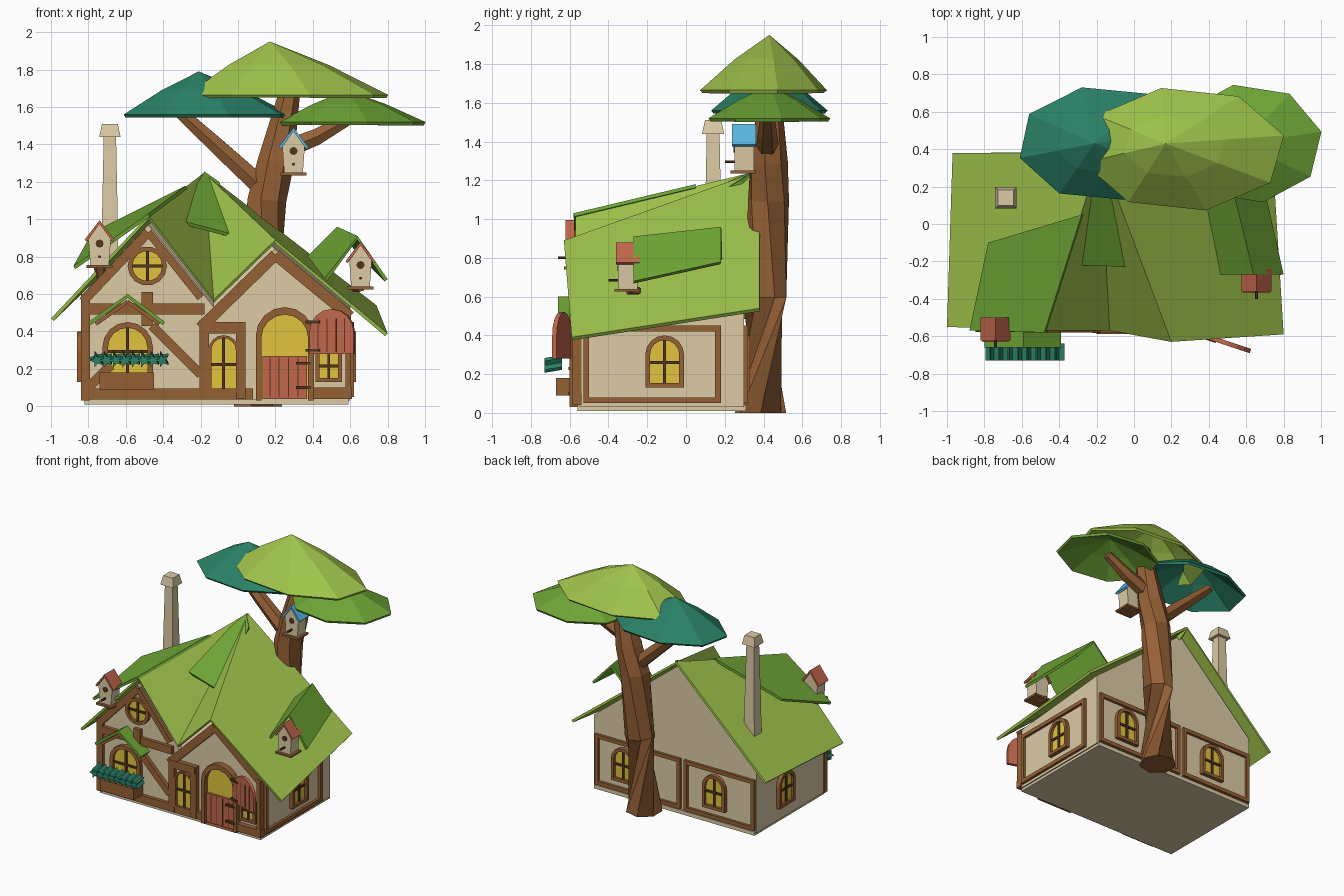
import bpy, bmesh, math
from mathutils import Matrix, Vector

if "Cube" in bpy.data.objects:
    bpy.data.objects.remove(bpy.data.objects["Cube"])

def col(name, r, g, b):
    m = bpy.data.materials.new(name)
    m.diffuse_color = (r**2.2, g**2.2, b**2.2, 1)
    m.use_nodes = True
    m.node_tree.nodes["Principled BSDF"].inputs["Base Color"].default_value = m.diffuse_color
    return m

CREAM = col("plaster", .86, .79, .64)
WOOD = col("wood", .58, .38, .22)
DARK = col("dark_wood", .33, .22, .13)
GLASS = col("glass", .88, .76, .25)
RED = col("red_paint", .75, .40, .30)
LIME = col("lime", .62, .76, .30)
GREEN = col("green", .43, .64, .22)
TEAL = col("teal", .18, .50, .40)
BLUE = col("blue", .36, .71, .88)

def mesh(name, verts, faces, mat, M=None, thick=0):
    bm = bmesh.new()
    vs = [bm.verts.new((M @ Vector(v)) if M else v) for v in verts]
    for f in faces:
        bm.faces.new([vs[i] for i in f])
    if thick:
        bm.normal_update()
        bmesh.ops.reverse_faces(bm, faces=[f for f in bm.faces if f.normal.z < 0])
    else:
        bmesh.ops.recalc_face_normals(bm, faces=bm.faces)
    me = bpy.data.meshes.new(name)
    bm.to_mesh(me)
    bm.free()
    me.materials.append(mat)
    ob = bpy.data.objects.new(name, me)
    bpy.context.collection.objects.link(ob)
    if thick:
        s = ob.modifiers.new("thickness", 'SOLIDIFY')
        s.thickness, s.offset = thick, -1
    return ob

def loft(name, rings, mat, M=None, closed=False):
    n, k = len(rings[0]), len(rings)
    faces = [(r*n+i, r*n+(i+1) % n, (r+1) % k*n+(i+1) % n, (r+1) % k*n+i)
             for r in range(k if closed else k-1) for i in range(n)]
    if not closed:
        faces += [tuple(range(n)), tuple(range((k-1)*n, k*n))]
    return mesh(name, [v for r in rings for v in r], faces, mat, M)

def prism(name, pts, d0, d1, mat, M=None):
    return loft(name, [[(u, v, d) for u, v in pts] for d in (d0, d1)], mat, M)

def rect(x0, z0, x1, z1):
    return [(x0, z0), (x1, z0), (x1, z1), (x0, z1)]

def box(name, x, y, z, mat):
    return prism(name, rect(x[0], y[0], x[1], y[1]), z[0], z[1], mat)

# wall frames: local u along the wall, v up, third axis outwards
def wall(o, u):
    u = Vector(u).normalized()
    n = u.cross(Vector((0, 0, 1)))
    M = Matrix((u, (0, 0, 1), n)).transposed().to_4x4()
    M.translation = o
    return M

FRONT, RIGHT = wall((0, -.55, 0), (1, 0, 0)), wall((.6, 0, 0), (0, 1, 0))
BACK, LEFT = wall((0, .3, 0), (-1, 0, 0)), wall((-.83, 0, 0), (0, -1, 0))

def bar(name, a, b, w, M=FRONT, d=.025, mat=WOOD):
    a, b = Vector(a), Vector(b)
    s = (b-a).normalized()*w/2
    s = Vector((-s.y, s.x))
    prism(name, [a-s, b-s, b+s, a+s], -.01, d, mat, M)

def arch(c, w, z0, z1, n=8):
    r = w/2
    return [(c-r, z0), (c+r, z0)] + [(c+r*math.cos(math.pi*i/n), z1-r+r*math.sin(math.pi*i/n)) for i in range(n+1)]

def circle(c, z, r, n=14):
    return [(c+r*math.cos(math.tau*i/n), z+r*math.sin(math.tau*i/n)) for i in range(n)]

def frame(name, outer, inner, M, d=.03):
    loft(name, [[(u, v, e) for u, v in p] for p, e in ((outer, 0), (outer, d), (inner, d), (inner, 0))], WOOD, M, True)

def window(name, c, w, z0, z1, M, t=.025):
    prism(name+"_glass", arch(c, w-t, z0+t/2, z1-t/2), 0, .01, GLASS, M)
    frame(name+"_frame", arch(c, w, z0, z1), arch(c, w-2*t, z0+t, z1-t), M)
    bar(name+"_mullion", (c, z0+t), (c, z1-t), .016, M, .02, DARK)
    zc = z0+(z1-z0)*.48
    bar(name+"_transom", (c-w/2+t, zc), (c+w/2-t, zc), .016, M, .02, DARK)

# house body and plinth
f = [(-.83, .03), (.6, .03), (.6, .51), (.2, .84), (-.13, .53), (-.48, .97), (-.83, .6)]
b = [(-.83, .03), (.6, .03), (.6, .59), (-.17, 1.2), (-.18, 1.2), (-.19, 1.2), (-.83, .59)]
loft("house_walls", [[(x, -.55, z) for x, z in f], [(x, .3, z) for x, z in b]], CREAM)
box("plinth", (-.82, .59), (-.56, .31), (.01, .04), CREAM)

# main roof with two front gables meeting at a back apex
mesh("main_roof", [(-.18, .38, 1.25), (-.97, .38, .5), (-1, -.55, .47), (-.48, -.57, 1.02), (-.13, -.57, .57),
     (.2, -.63, .89), (.8, -.59, .39), (.74, .38, .54)],
     [(0, 1, 2, 3), (0, 3, 4), (0, 4, 5), (0, 5, 6, 7)], LIME, thick=.02)
mesh("left_roof_patch", [(-.28, .05, 1.18), (-.78, -.1, .93), (-.88, -.57, .75), (-.48, -.58, 1.03)],
     [(0, 1, 2, 3)], GREEN, thick=.02)
mesh("centre_roof_patch", [(-.18, .36, 1.255), (-.33, -.22, 1.0), (.01, -.23, .91), (-.1, .28, 1.2)],
     [(0, 1, 2), (0, 2, 3)], GREEN, thick=.02)
mesh("right_dormer_roof", [(.46, -.27, .68), (.64, -.27, .91), (.8, -.27, .68), (.37, .18, .8), (.53, .18, .96), (.7, .18, .78)],
     [(0, 1, 4, 3), (1, 2, 5, 4)], GREEN, thick=.02)

# front timbers: start, end, width
for i, (a, c, w) in enumerate([((-.815, .03), (-.815, .6), .05), ((-.83, .065), (.08, .065), .06),
        ((-.8, .52), (-.18, .52), .06), ((-.83, .56), (-.48, .93), .05), ((-.48, .93), (-.2, .58), .04),
        ((-.485, .43), (-.485, .61), .06), ((-.46, .43), (-.2, .17), .05), ((-.8, .1), (-.68, .22), .05),
        ((-.18, .04), (-.18, .46), .05), ((-.2, .42), (.2, .81), .06), ((.2, .81), (.6, .48), .06),
        ((.015, .04), (.015, .45), .05), ((-.2, .42), (.03, .42), .06), ((.38, .07), (.61, .07), .06),
        ((.59, .04), (.59, .5), .03)]):
    bar(f"front_timber_{i}", a, c, w, d=.025+.001*i)

# side and back timber frames
for n, M, u0, u1 in (("right", RIGHT, -.53, .18), ("back_a", BACK, -.58, .17), ("back_b", BACK, .2, .82)):
    frame(n+"_timber_frame", rect(u0, .05, u1, .45), rect(u0+.03, .08, u1-.03, .42), M, .02)

# windows
window("side_window", -.11, .2, .13, .4, RIGHT)
window("left_window", .05, .2, .13, .4, LEFT)
window("back_window_1", -.33, .2, .13, .4, BACK)
window("back_window_2", .47, .2, .13, .4, BACK)
window("planter_window", -.59, .27, .15, .45, FRONT, .03)
window("narrow_window", -.077, .16, .08, .38, FRONT, .015)
prism("round_glass", circle(-.485, .75, .09), 0, .01, GLASS, FRONT)
frame("round_frame", circle(-.485, .75, .105), circle(-.485, .75, .08), FRONT)
bar("round_mullion", (-.485, .67), (-.485, .83), .016, d=.02, mat=DARK)
bar("round_transom", (-.565, .75), (-.405, .75), .016, d=.02, mat=DARK)
prism("small_glass", rect(.43, .14, .54, .28), 0, .01, GLASS, FRONT)
frame("small_frame", rect(.415, .13, .555, .3), rect(.435, .15, .535, .28), FRONT)
bar("small_mullion", (.485, .15), (.485, .28), .014, d=.02, mat=DARK)
bar("small_transom", (.435, .215), (.535, .215), .014, d=.02, mat=DARK)

# door: arched frame, lit opening, closed lower leaf, open upper leaf
frame("door_frame", arch(.25, .31, .03, .53), arch(.25, .25, .03, .49), FRONT, .05)
prism("door_opening", arch(.25, .26, .04, .49), 0, .012, GLASS, FRONT)
prism("lower_door", rect(.13, .04, .37, .27), 0, .03, RED, FRONT)
OPEN = wall((.385, -.6, 0), (.24, -.08, 0))
prism("upper_door", arch(.125, .25, .28, .52), -.012, .012, RED, OPEN)
for i in range(4):
    bar(f"lower_door_groove_{i}", (.17+i*.05, .05), (.17+i*.05, .26), .005, d=.032, mat=DARK)
    bar(f"upper_door_groove_{i}", (.05+i*.05, .29), (.05+i*.05, .47), .005, OPEN, .014, DARK)
for z in (.3, .45):
    bar("upper_hinge", (-.02, z), (.06, z), .015, OPEN, .018, DARK)
for z in (.1, .23):
    bar("lower_hinge", (.31, z), (.39, z), .015, d=.055, mat=DARK)

# planter, plants and awning
box("planter_box", (-.74, -.45), (-.67, -.55), (.09, .18), WOOD)
for i in range(8):
    x = -.755+i*.05
    pts = [(x+(.04 if k % 2 else .017)*math.cos(k*math.pi/5), .255+(.04 if k % 2 else .017)*math.sin(k*math.pi/5)) for k in range(10)]
    loft(f"plant_{i}", [[(u, -.73, v-.01) for u, v in pts], [(u, -.64, v+.005) for u, v in pts]], TEAL)
mesh("awning", [(-.8, -.66, .45), (-.59, -.66, .6), (-.39, -.66, .45), (-.8, -.54, .45), (-.59, -.54, .6), (-.39, -.54, .45)],
     [(0, 1, 4, 3), (1, 2, 5, 4)], GREEN, thick=.02)
for s in (-1, 1):
    bar("awning_rafter", (-.59, .56), (-.59+s*.17, .44), .02, d=.08)

# chimney
def sq(x, y, z, r):
    return [(x-r, y-r, z), (x+r, y-r, z), (x+r, y+r, z), (x-r, y+r, z)]
loft("chimney", [sq(-.685, .14, z, r) for z, r in ((.6, .048), (1.0, .042), (1.44, .033), (1.44, .057), (1.51, .042))], CREAM)

# tree trunk and branches
def limb(name, path, n=7):
    rings = []
    for i, (x, y, z, r) in enumerate(path):
        a, c = path[max(i-1, 0)], path[min(i+1, len(path)-1)]
        q = Vector([c[k]-a[k] for k in range(3)]).to_track_quat('Z', 'Y')
        if i == 0 and z == 0:
            q.identity()
        rings.append([Vector((x, y, z)) + q @ Vector((r*math.cos(math.tau*k/n), r*math.sin(math.tau*k/n), 0)) for k in range(n)])
    loft(name, rings, WOOD)
limb("tree_trunk", [(.1, .385, 0, .135), (.12, .41, .6, .11), (.15, .425, 1.1, .108), (.2, .425, 1.3, .1), (.28, .43, 1.7, .055)])
limb("left_branch", [(.14, .42, 1.16, .06), (-.1, .42, 1.38, .05), (-.34, .43, 1.6, .035)], 6)
limb("right_branch", [(.22, .42, 1.36, .06), (.42, .42, 1.44, .05), (.6, .42, 1.54, .035)], 6)

# umbrella-like foliage shells
def canopy(name, cx, cy, rx, ry, z, apex, mat, rot, bulge=1.06):
    vs = [apex]
    for f in (.5, 1):
        for k in range(8):
            a = math.tau*k/8+rot
            rim = Vector((cx+rx*math.cos(a), cy+ry*math.sin(a), z))
            p = Vector(apex).lerp(rim, f)
            if f < 1:
                p.z += (apex[2]-z)*(bulge-1)
            vs.append(p)
    faces = [(0, 1+k, 1+(k+1) % 8) for k in range(8)]
    faces += [(1+k, 9+k, 9+(k+1) % 8, 1+(k+1) % 8) for k in range(8)]
    mesh(name, vs, faces, mat, thick=.02)
canopy("top_foliage", .265, .4, .55, .335, 1.665, (.17, .43, 1.95), LIME, .22)
canopy("teal_foliage", -.165, .43, .46, .31, 1.56, (-.21, .43, 1.79), TEAL, .25)
canopy("right_foliage", .61, .43, .4, .32, 1.52, (.58, .43, 1.69), GREEN, .2)

# birdhouses
def birdhouse(name, x, y, z, roof):
    M = wall((x, y, z), (1, 0, 0))
    prism(name+"_body", [(-.05, 0), (.05, 0), (.06, .14), (0, .225), (-.06, .14)], -.05, .05, CREAM, M)
    for s in (-1, 1):
        prism(name+"_roof", [(0, .24), (s*.08, .135), (s*.068, .125), (0, .22)], -.06, .062, roof, M)
    prism(name+"_floor", rect(-.07, -.015, .07, 0), -.06, .07, WOOD, M)
    prism(name+"_hole", circle(0, .115, .022, 8), .04, .054, DARK, M)
    prism(name+"_perch", circle(0, .045, .008, 6), .04, .1, DARK, M)
birdhouse("left_birdhouse", -.74, -.56, .755, RED)
birdhouse("right_birdhouse", .655, -.3, .64, RED)
birdhouse("tree_birdhouse", .297, .3, 1.25, BLUE)
limb("left_birdhouse_bracket", [(-.74, -.56, .75, .035), (-.735, -.53, .66, .015)], 5)
limb("right_birdhouse_bracket", [(.655, -.3, .635, .025), (.62, -.24, .63, .02)], 5)
